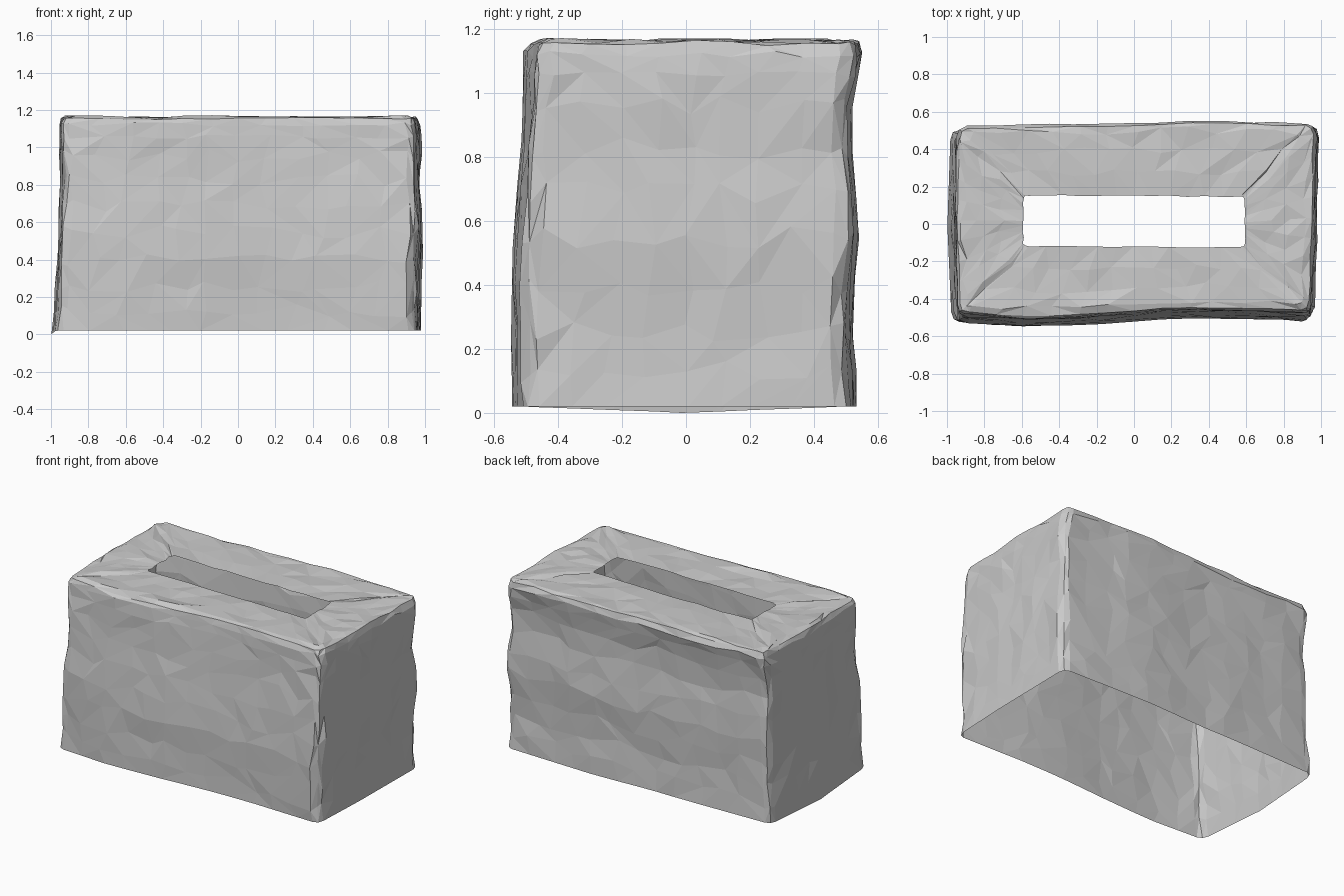
import bpy, bmesh, random
from mathutils import Vector

if "Cube" in bpy.data.objects:
    bpy.data.objects.remove(bpy.data.objects["Cube"])

random.seed(7)


def jit(a):
    return random.uniform(-a, a)


def curve(pts, t):
    """Piecewise linear lookup."""
    if t <= pts[0][0]:
        return pts[0][1]
    for (a, p), (b, q) in zip(pts, pts[1:]):
        if t <= b:
            return p + (q - p) * (t - a) / (b - a)
    return pts[-1][1]


# Side silhouettes over height, and their bulge along each wall
FRONT_Z = [(0, -.545), (.3, -.545), (.45, -.553), (.6, -.54), (.9, -.515), (1.13, -.505)]
BACK_Z = [(0, .535), (.3, .523), (.6, .54), (.85, .515), (1, .525), (1.12, .555)]
RIGHT_Z = [(0, .98), (.3, .97), (.6, .99), (.8, .97), (1, .978), (1.12, .968)]
LEFT_Z = [(0, -.998), (.3, -.972), (.6, -.96), (.85, -.953), (1.12, -.957)]
FRONT_X = [(-1, .025), (-.58, 0), (-.2, .018), (.1, .04), (.4, .05), (1, .035)]
BACK_X = [(-1, -.035), (-.33, -.018), (-.1, -.02), (.3, 0), (1, -.02)]
LEFT_Y = [(-.5, .02), (0, 0), (.5, .015)]
RIGHT_Y = [(-.5, -.025), (-.1, -.008), (.5, 0)]


def place(u, v, z):
    """Map unit-square plan coordinates to the uneven block outline."""
    x0, y0 = u * .97, v * .52
    left = curve(LEFT_Z, z) + curve(LEFT_Y, y0)
    right = curve(RIGHT_Z, z) + curve(RIGHT_Y, y0)
    front = curve(FRONT_Z, z) + curve(FRONT_X, x0)
    back = curve(BACK_Z, z) + curve(BACK_X, x0)
    return Vector((left + (right - left) * (u + 1) / 2,
                   front + (back - front) * (v + 1) / 2, z))


# Plan perimeter: four walls with small chamfered corners, counter-clockwise
def perimeter():
    nx, ny, cu, cv = 12, 8, .955, .9
    xs = [-cu + 2 * cu * i / nx for i in range(nx + 1)]
    ys = [-cv + 2 * cv * i / ny for i in range(ny + 1)]
    k = (.988, .972)
    return ([(x, -1) for x in xs] + [(k[0], -k[1])] + [(1, y) for y in ys] + [k] +
            [(-x, 1) for x in xs] + [(-k[0], k[1])] + [(-1, -y) for y in ys] + [(-k[0], -k[1])])


plan = perimeter()
bm = bmesh.new()
rings = []

# Rough walls
levels = [0.02, .13, .26, .4, .55, .69, .83, .96, 1.06, 1.125]
for i, z in enumerate(levels):
    ring = []
    for u, v in plan:
        edge = abs(u) > .95 and abs(v) > .89
        if i == 0:
            zz = .022 - (.02 * (1 - abs(v)) if u < -.99 else 0)
        else:
            zz = z + jit(.035 if z < 1 else .012)
        du = 0 if edge else jit(.045)
        dv = 0 if edge else jit(.06)
        uu = u + du if abs(v) == 1 else u
        vv = v + dv if abs(u) == 1 else v
        p = place(uu, vv, zz)
        n = .011 if edge else .005
        if i:
            p += Vector((jit(n), jit(n), 0))
        ring.append(bm.verts.new(p))
    rings.append(ring)

# Worn rim and rough top running in to the slot
for s, z in ((.03, 1.158), (.12, 1.165), (.38, 1.164), (.68, 1.162), (1, 1.16)):
    ring = []
    for u, v in plan:
        outer = place(u, v, 1.13)
        inner = Vector((u * .592, .015 + v * .135 - .004 * u, 0))
        if s < 1:
            p = outer.lerp(inner, s + jit(.012 if s < .1 else .05))
            if s > .1:
                p.x += jit(.02)
            p.z = z + jit(.009)
        else:
            p = inner + Vector((jit(.004), jit(.004), z + jit(.004)))
        ring.append(bm.verts.new(p))
    rings.append(ring)

# Skin the rings with randomly split triangles
n = len(plan)
for a, b in zip(rings, rings[1:]):
    for i in range(n):
        j = (i + 1) % n
        q = (a[i], a[j], b[j], b[i])
        if random.random() < .5:
            q = q[1:] + q[:1]
        bm.faces.new((q[0], q[1], q[2]))
        bm.faces.new((q[0], q[2], q[3]))

# Exact footing: rest on the ground
low = min(v.co.z for v in bm.verts)
for v in bm.verts:
    v.co.z -= low

mesh = bpy.data.meshes.new("stone_block_shell")
bm.to_mesh(mesh)
bm.free()
block = bpy.data.objects.new("stone_block_shell", mesh)
bpy.context.collection.objects.link(block)
